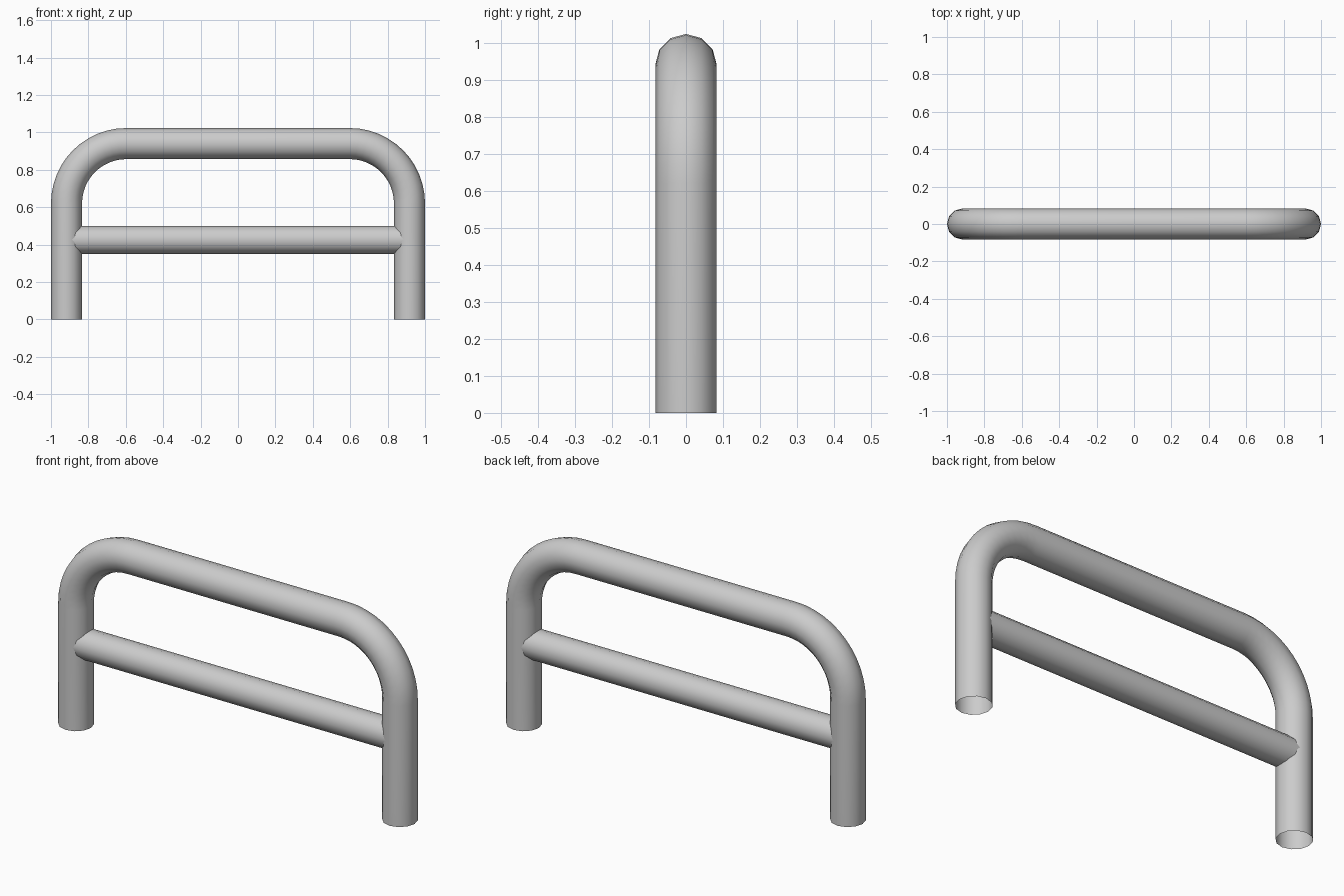
import bpy, bmesh, math
from mathutils import Vector

if "Cube" in bpy.data.objects:
    bpy.data.objects.remove(bpy.data.objects["Cube"])

SIDES = 12


def tube(name, path, radius):
    """Sweep an open-ended round tube along a path lying in the XZ plane."""
    bm = bmesh.new()
    rings = []
    side = Vector((0, 1, 0))
    for p, t in path:
        normal = side.cross(t).normalized()
        rings.append([bm.verts.new(p + radius * (math.cos(a) * normal + math.sin(a) * side))
                      for a in (2 * math.pi * i / SIDES for i in range(SIDES))])
    for r0, r1 in zip(rings, rings[1:]):
        for i in range(SIDES):
            j = (i + 1) % SIDES
            bm.faces.new((r0[i], r0[j], r1[j], r1[i]))
    bmesh.ops.recalc_face_normals(bm, faces=bm.faces)
    mesh = bpy.data.meshes.new(name)
    bm.to_mesh(mesh)
    bm.free()
    for poly in mesh.polygons:
        poly.use_smooth = True
    obj = bpy.data.objects.new(name, mesh)
    bpy.context.collection.objects.link(obj)
    # normals must point away from the tube axis
    return obj


# Main hoop: leg, bend, top rail, bend, leg
R, LEG_X, BEND, STEPS = 0.083, 0.917, 0.32, 12
cx, cz = LEG_X - BEND, 0.62
path = [(Vector((-LEG_X, 0, 0)), Vector((0, 0, 1)))]
for sx, start in ((-1, math.pi), (1, math.pi / 2)):
    for i in range(STEPS + 1):
        a = start - math.pi / 2 * i / STEPS
        path.append((Vector((sx * cx + BEND * math.cos(a), 0, cz + BEND * math.sin(a))),
                     Vector((math.sin(a), 0, -math.cos(a)))))
path.append((Vector((LEG_X, 0, 0)), Vector((0, 0, -1))))
tube("hoop_frame", path, R)

# Cross bar running into both legs
along = Vector((1, 0, 0))
tube("cross_bar", [(Vector((x, 0, 0.425)), along) for x in (-LEG_X, LEG_X)], 0.075)
